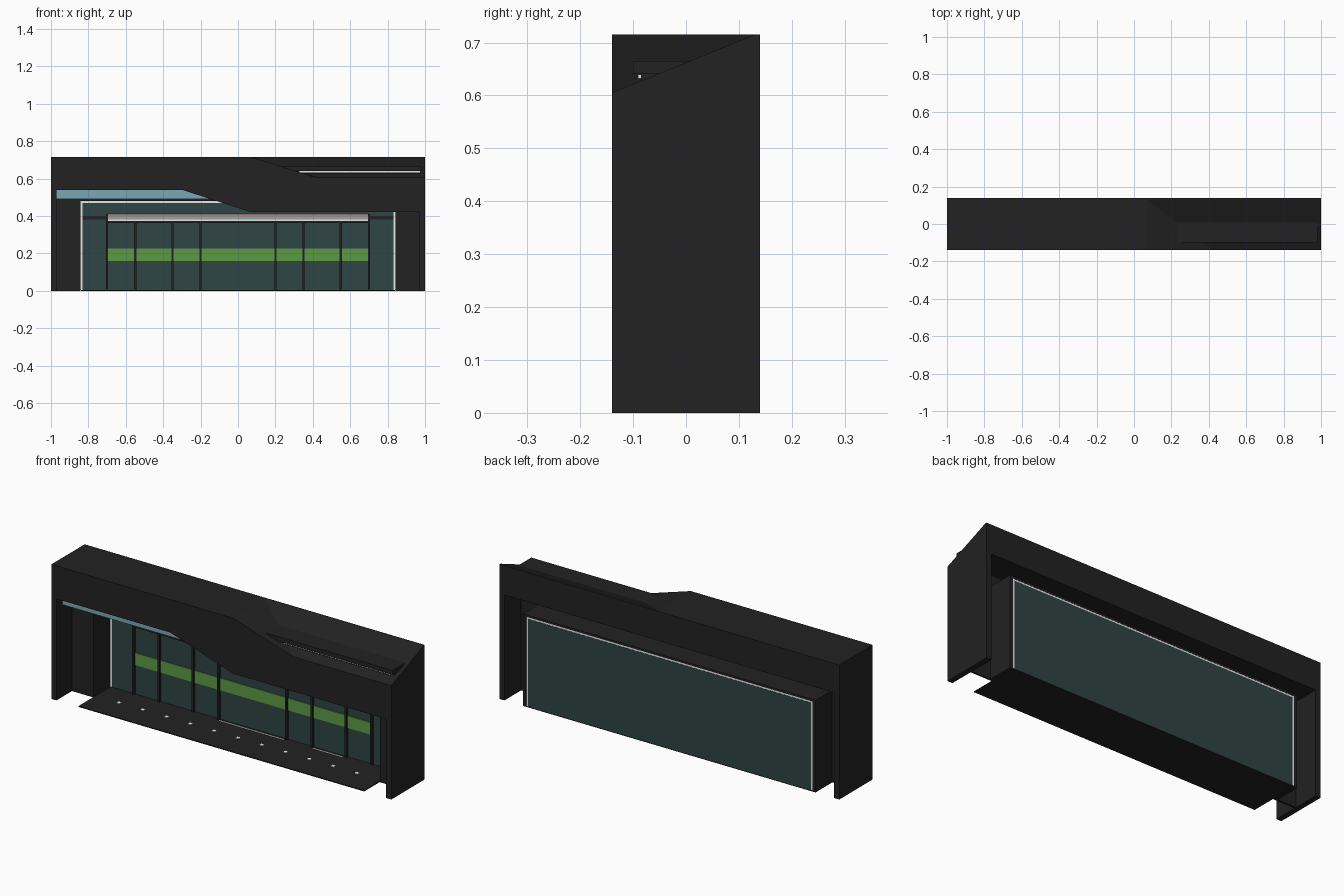
import bpy

cube = bpy.data.objects.get("Cube")
if cube:
    bpy.data.objects.remove(cube, do_unlink=True)


def material(name, r, g, b):
    m = bpy.data.materials.new(name)
    m.use_nodes = True
    m.diffuse_color = (r, g, b, 1)
    m.node_tree.nodes["Principled BSDF"].inputs["Base Color"].default_value = (r, g, b, 1)
    return m


CHARCOAL = material("charcoal", .016, .016, .016)
TEAL = material("teal_glass", .028, .058, .058)
GREEN = material("green_band", .107, .32, .06)
BLUE = material("pale_blue", .195, .39, .456)
WHITE = material("white_light", .9, .9, .9)
GREY = material("grey_sign", .32, .37, .37)
PINK = material("dull_pink", .3, .16, .15)


def mesh(name, verts, faces, mat):
    me = bpy.data.meshes.new(name)
    me.from_pydata(verts, [], faces)
    me.materials.append(mat)
    ob = bpy.data.objects.new(name, me)
    bpy.context.scene.collection.objects.link(ob)
    return ob


def prism(name, profile, y0, y1, mat):
    """Extrude an (x, z) outline, listed counter-clockwise from the front, along y."""
    n = len(profile)
    verts = [(x, y, z) for y in (y0, y1) for x, z in profile]
    faces = [tuple(range(n)), tuple(range(2 * n - 1, n - 1, -1))]
    for i in range(n):
        j = (i + 1) % n
        faces.append((j, i, i + n, j + n))
    return mesh(name, verts, faces, mat)


def box(name, x, y, z, mat):
    return prism(name, [(x[0], z[0]), (x[1], z[0]), (x[1], z[1]), (x[0], z[1])], *y, mat)


def pair(name, x, y, z, mat):
    """A box on the +x side and its mirror image."""
    box("left_" + name, x, y, z, mat)
    box("right_" + name, (-x[1], -x[0]), y, z, mat)


# Roof block with a sloped corner that folds down to the front
F, B, LOW, TOP = -.14, .14, .56, .715
corners = {
    "b0": (-1, F, LOW), "b1": (1, F, LOW), "b2": (1, B, LOW), "b3": (-1, B, LOW),
    "t0": (-1, F, TOP), "t2": (1, B, TOP), "t3": (-1, B, TOP),
    "fold": (.07, F, TOP), "dip": (.42, F, .605), "end": (1, F, .605),
    "ridge_end": (1, .13, TOP), "ridge": (.07, .13, TOP)}
keys = list(corners)
outlines = ["b0 b1 end dip fold t0", "b1 b2 t2 ridge_end end", "b2 b3 t3 t2",
            "b3 b0 t0 t3", "t0 fold ridge ridge_end t2 t3", "fold dip ridge",
            "dip end ridge_end ridge", "b3 b2 b1 b0"]
mesh("roof_block", list(corners.values()),
     [[keys.index(k) for k in o.split()] for o in outlines], CHARCOAL)

# Fascia below the roof, with a stepped opening
prism("fascia", [(-.97, .56), (-.97, .54), (-.3, .54), (.07, .42), (.97, .42), (.97, .56)],
      F, -.09, CHARCOAL)
pair("side_wall", (.97, 1), (F, B), (0, LOW), CHARCOAL)
box("soffit_beam", (-.97, .97), (-.086, -.01), (.49, LOW), CHARCOAL)
box("blue_strip", (-.97, .1), (-.09, -.086), (.49, .54), BLUE)

# Raised ledge on the sloped roof, with a light line under its lip
box("roof_ledge", (.22, .98), (-.1, .02), (.641, .665), CHARCOAL)
box("ledge_backing", (.3, .975), (-.085, .02), (.61, .641), CHARCOAL)
box("ledge_light", (.33, .975), (-.091, -.085), (.632, .64), WHITE)

# Recessed bay: wings, jambs, ceiling, floor
pair("wing", (.86, .97), (-.01, 0), (0, .49), CHARCOAL)
pair("jamb", (.842, .86), (-.01, B), (0, .49), CHARCOAL)
box("bay_ceiling", (-.842, .842), (-.01, B), (.479, .49), CHARCOAL)
box("floor", (-.84, .84), (F, B), (0, .005), CHARCOAL)

# Glass wall with light lines around it
box("glass_wall", (-.832, .832), (.13, B), (.005, .47), TEAL)
pair("side_light", (.832, .842), (.128, .139), (.005, .479), WHITE)
box("top_light", (-.832, .832), (.128, .139), (.47, .479), WHITE)
box("green_band", (-.7, .7), (.126, .13), (.16, .225), GREEN)

# Posts, rails and the sign strip over the doors
for i, x in enumerate((.2, .35, .55, .7)):
    top = .41 if x == .7 else .37
    pair(f"post_{i}", (x - .006, x + .006), (.118, .13), (.005, top), CHARCOAL)
pair("upper_rail", (.706, .832), (.122, .13), (.38, .4), CHARCOAL)
box("head_rail", (-.7, .7), (.12, .13), (.363, .374), CHARCOAL)
box("sign_strip", (-.694, .694), (.12, .13), (.38, .403), GREY)
box("sign_lower_light", (-.694, .694), (.119, .13), (.374, .38), WHITE)
box("sign_cap", (-.694, .694), (.118, .13), (.403, .412), PINK)

# Floor lights and door thresholds
for i in range(11):
    x = -.7 + .14 * i
    box(f"floor_light_{i}", (x - .009, x + .009), (-.009, .009), (.005, .008), WHITE)
for name, x in (("centre", (-.19, .19)), ("side", (.36, .54))):
    box(name + "_threshold", x, (.108, .114), (.005, .007), WHITE)
